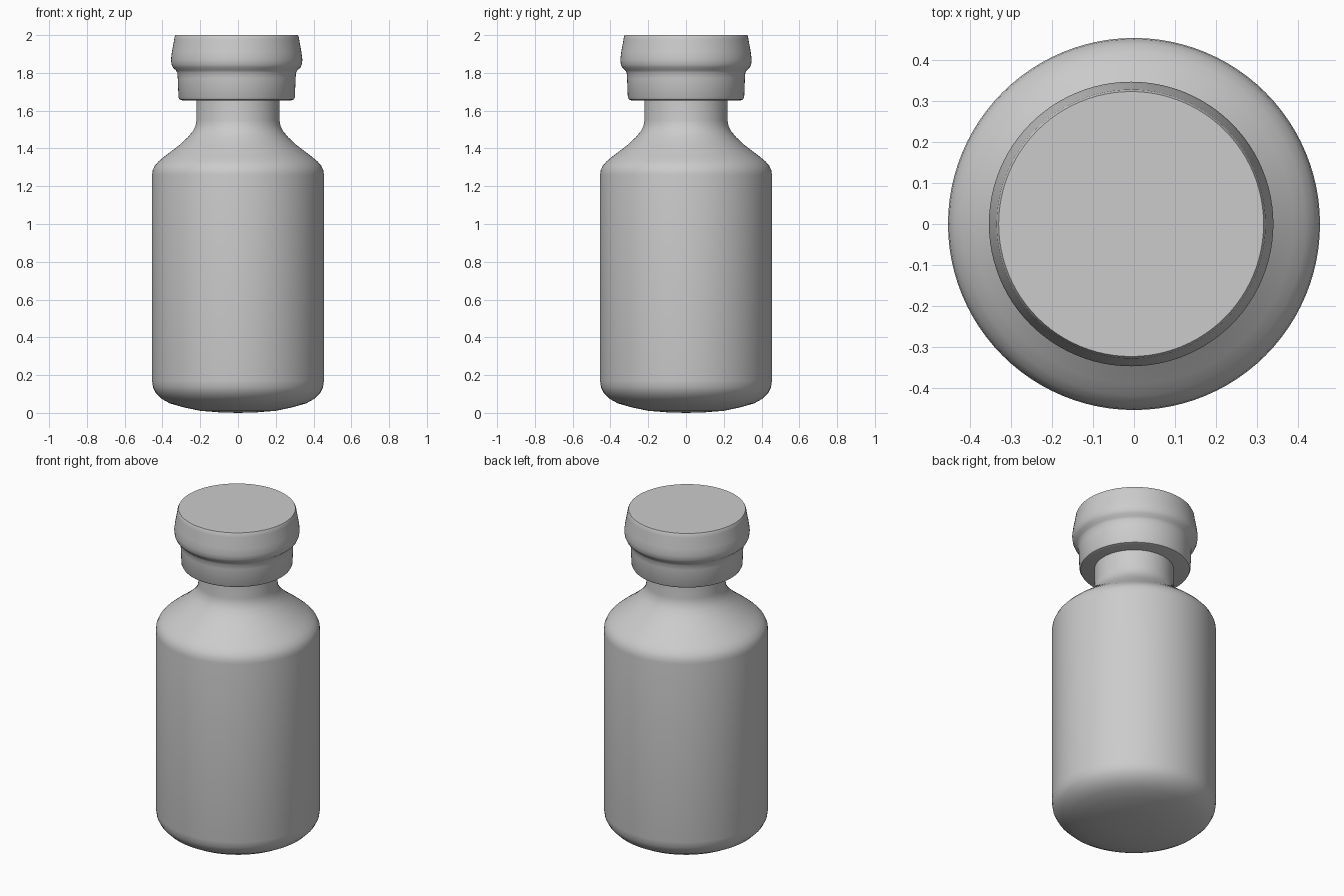
import bpy, bmesh
from math import tau, radians
from mathutils import Matrix, Vector

cube = bpy.data.objects.get("Cube")
if cube:
    bpy.data.objects.remove(cube, do_unlink=True)

# One plain grey for the whole model
grey = bpy.data.materials.new("light_grey")
grey.use_nodes = True
colour = (0.6, 0.6, 0.6, 1.0)
grey.diffuse_color = colour
grey.node_tree.nodes["Principled BSDF"].inputs["Base Color"].default_value = colour


def lathe(name, profile, centre_x=0.0, steps=96, sharp=40):
    """Spin a (radius, height) profile around a vertical axis."""
    bm = bmesh.new()
    verts = [bm.verts.new((r, 0, z)) for r, z in profile]
    edges = [bm.edges.new(pair) for pair in zip(verts, verts[1:])]
    bmesh.ops.spin(bm, geom=verts + edges, cent=(0, 0, 0), axis=(0, 0, 1),
                   angle=tau, steps=steps, use_merge=False)
    bmesh.ops.remove_doubles(bm, verts=bm.verts, dist=0.0005)
    bmesh.ops.recalc_face_normals(bm, faces=bm.faces)
    bmesh.ops.transform(bm, verts=bm.verts,
                        matrix=Matrix.Translation(Vector((centre_x, 0, 0))))
    mesh = bpy.data.meshes.new(name)
    bm.to_mesh(mesh)
    bm.free()
    mesh.materials.append(grey)
    obj = bpy.data.objects.new(name, mesh)
    bpy.context.collection.objects.link(obj)
    bpy.ops.object.select_all(action="DESELECT")
    obj.select_set(True)
    bpy.context.view_layer.objects.active = obj
    bpy.ops.object.shade_smooth_by_angle(angle=radians(sharp))
    return obj


# Bottle: slightly domed base, straight wall, sloping shoulder, neck
lathe("bottle", [
    (0, 0), (0.1, 0.003), (0.2, 0.011), (0.29, 0.03), (0.36, 0.05), (0.405, 0.075),
    (0.435, 0.105), (0.45, 0.135), (0.455, 0.17),
    (0.455, 1.26), (0.452, 1.285), (0.44, 1.31), (0.42, 1.332), (0.39, 1.357),
    (0.31, 1.418), (0.265, 1.46), (0.24, 1.49), (0.225, 1.52), (0.22, 1.55),
    (0.22, 1.7), (0, 1.7)])

# Stopper: narrow lower collar under a flared, flat-topped rim
lathe("stopper", [
    (0, 1.655), (0.29, 1.655), (0.302, 1.659), (0.308, 1.67), (0.312, 1.77),
    (0.314, 1.8), (0.322, 1.814), (0.337, 1.827), (0.345, 1.845), (0.348, 1.87),
    (0.343, 1.91), (0.331, 1.975), (0.329, 1.99), (0.324, 2.0), (0, 2.0)],
    centre_x=-0.007)
